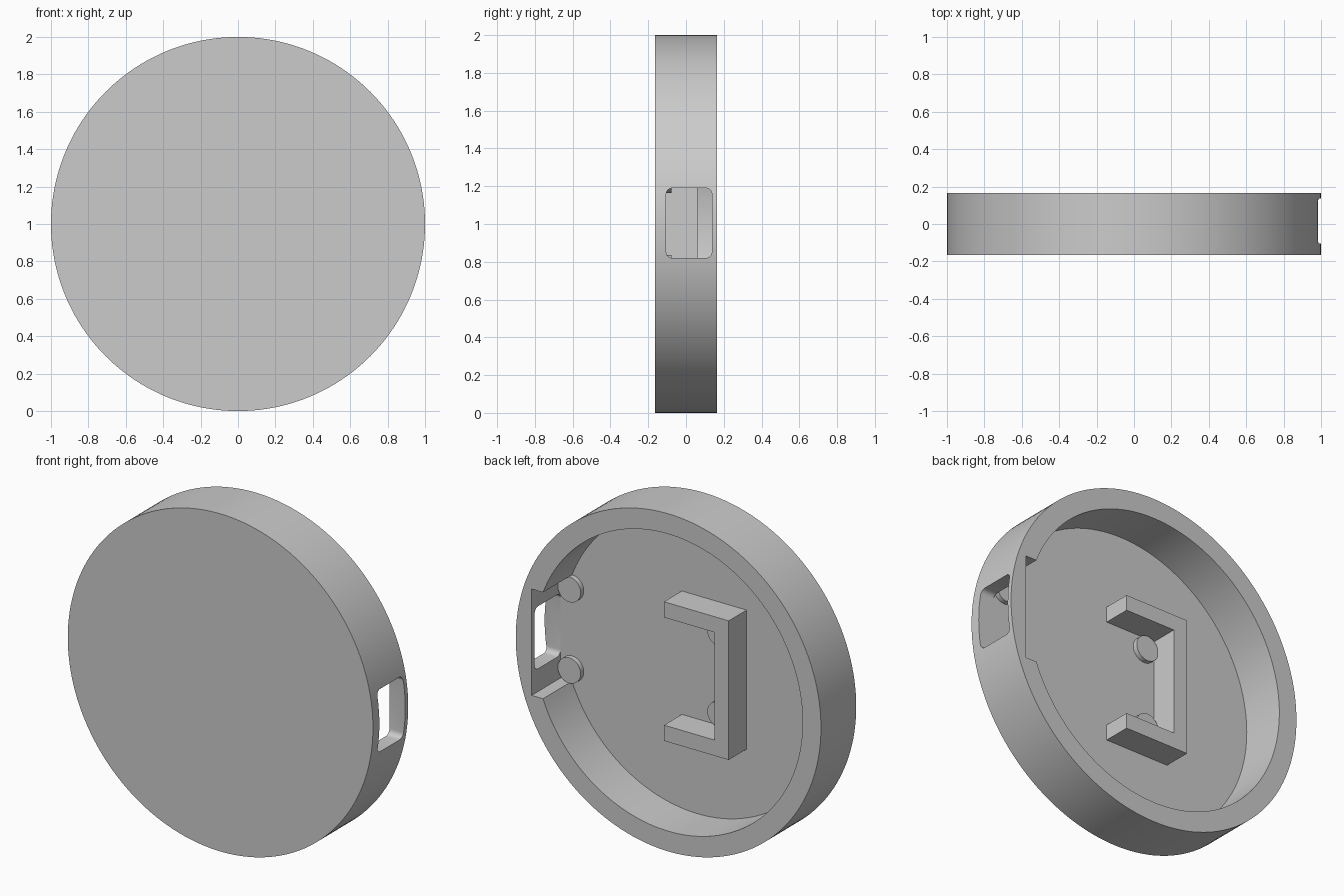
import bpy, bmesh, math
from mathutils import Matrix, Vector

cube = bpy.data.objects.get("Cube")
if cube:
    bpy.data.objects.remove(cube, do_unlink=True)

# One plain grey plastic
grey = bpy.data.materials.new("light_grey")
grey.use_nodes = True
grey.diffuse_color = (0.6, 0.6, 0.6, 1)
grey.node_tree.nodes["Principled BSDF"].inputs["Base Color"].default_value = (0.6, 0.6, 0.6, 1)

CENTRE_Z = 1.0
FRONT, BACK, FLOOR = -0.165, 0.165, -0.107
INNER_R = 0.88
POCKET_X, POCKET_Z = 0.896, 0.315


def add_object(name, bm):
    bmesh.ops.recalc_face_normals(bm, faces=bm.faces)
    mesh = bpy.data.meshes.new(name)
    bm.to_mesh(mesh)
    bm.free()
    mesh.materials.append(grey)
    obj = bpy.data.objects.new(name, mesh)
    bpy.context.collection.objects.link(obj)
    return obj


def prism(name, outline, y0, y1):
    """Extrude an (x, z) outline, measured from the disc centre, along y."""
    bm = bmesh.new()
    face = bm.faces.new([bm.verts.new((x, y0, z + CENTRE_Z)) for x, z in outline])
    new = bmesh.ops.extrude_face_region(bm, geom=[face])["geom"]
    verts = [v for v in new if isinstance(v, bmesh.types.BMVert)]
    bmesh.ops.translate(bm, verts=verts, vec=(0, y1 - y0, 0))
    return add_object(name, bm)


def arc(radius, start, end, steps, cx=0, cz=0):
    angles = [start + (end - start) * i / steps for i in range(steps + 1)]
    return [(cx + radius * math.cos(a), cz + radius * math.sin(a)) for a in angles]


def circle(radius, steps, cx=0, cz=0):
    return arc(radius, 0, math.tau, steps, cx, cz)[:-1]


def select_only(obj):
    bpy.ops.object.select_all(action="DESELECT")
    obj.select_set(True)
    bpy.context.view_layer.objects.active = obj


def cut(obj, cutter):
    mod = obj.modifiers.new("cut", "BOOLEAN")
    mod.operation, mod.solver, mod.object = "DIFFERENCE", "EXACT", cutter
    select_only(obj)
    bpy.ops.object.modifier_apply(modifier=mod.name)
    bpy.data.objects.remove(cutter, do_unlink=True)


def smooth(obj):
    select_only(obj)
    bpy.ops.object.shade_smooth_by_angle(angle=math.radians(30))


# Round shell, hollowed from the back with a flat pocket behind the port
shell = prism("round_shell", circle(1, 160), FRONT, BACK)
a = math.asin(POCKET_Z / INNER_R)
hollow = arc(INNER_R, a, math.tau - a, 140)
hollow += [(POCKET_X, -POCKET_Z), (POCKET_X, POCKET_Z)]
cut(shell, prism("hollow_cutter", hollow, FLOOR, BACK + 0.1))

# Rounded port opening through the side wall
bm = bmesh.new()
size = Matrix.Diagonal((0.3, 0.242, 0.37, 1))
bmesh.ops.create_cube(bm, size=1, matrix=Matrix.Translation((1, 0.016, 1.005)) @ size)
along_x = [e for e in bm.edges if abs((e.verts[0].co - e.verts[1].co).x) > 0.1]
bmesh.ops.bevel(bm, geom=along_x, offset=0.032, segments=6, profile=0.5, affect="EDGES")
cut(shell, add_object("port_cutter", bm))
smooth(shell)

# C-shaped bracket standing on the floor, open towards the port
x0, x1, h, t = -0.322, 0.102, 0.412, 0.093
prism("board_bracket",
      [(x0, -h), (x1, -h), (x1, t - h), (x0 + t, t - h),
       (x0 + t, h - t), (x1, h - t), (x1, h), (x0, h)],
      FLOOR - 0.01, 0.06)

# Four low locating pegs
for place, x in (("port", 0.82), ("bracket", -0.16)):
    for level, z in (("upper", 0.24), ("lower", -0.24)):
        smooth(prism(f"{level}_{place}_peg", circle(0.075, 40, x, z), FLOOR - 0.01, -0.078))
